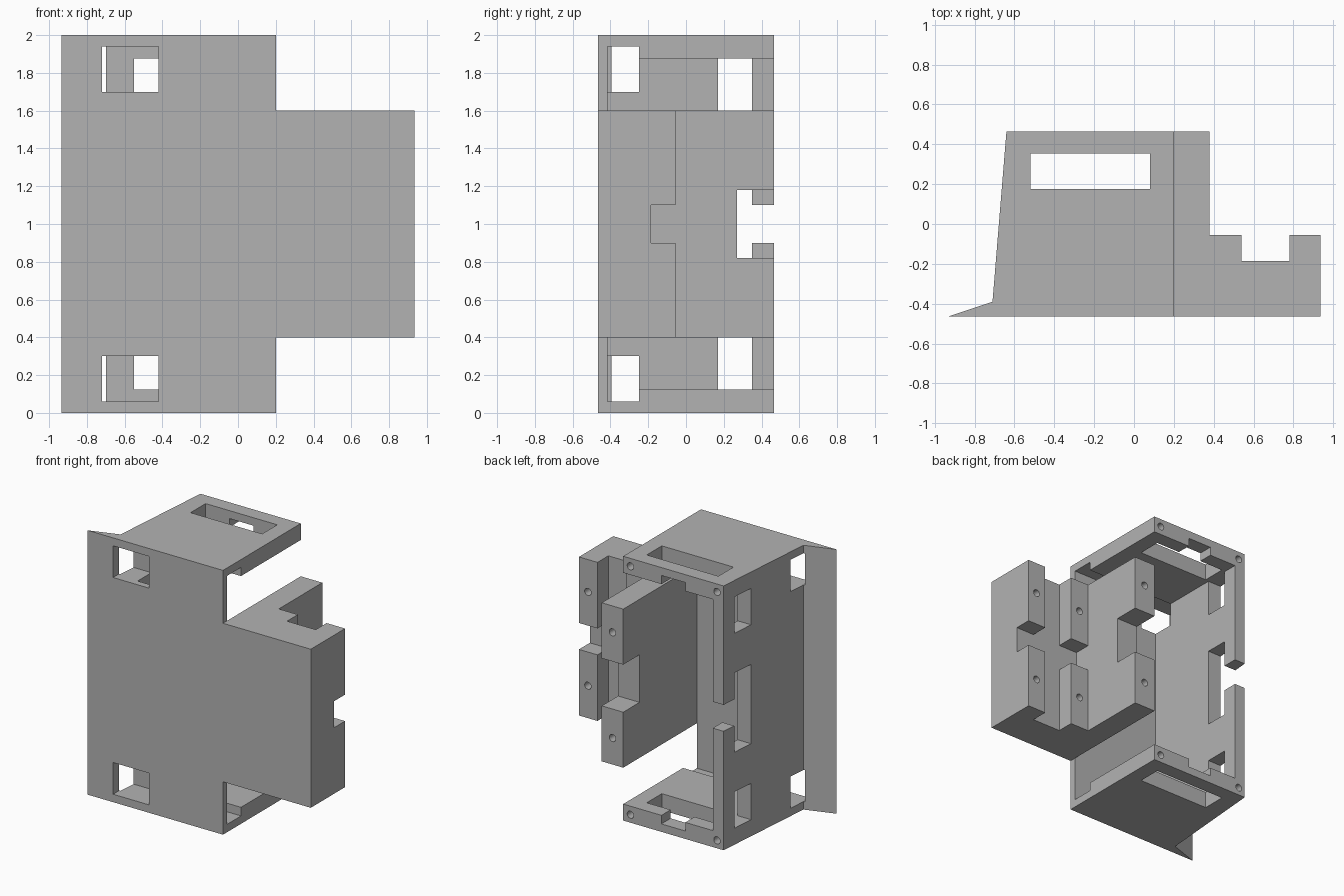
import bpy, bmesh
from mathutils import Matrix, Vector

if "Cube" in bpy.data.objects:
    bpy.data.objects.remove(bpy.data.objects["Cube"], do_unlink=True)

GREY = (0.45, 0.45, 0.45, 1)
grey = bpy.data.materials.new("plain grey")
grey.use_nodes = True
grey.diffuse_color = GREY
grey.node_tree.nodes["Principled BSDF"].inputs["Base Color"].default_value = GREY

MID = 1.0      # mid height, the model mirrors about it
BACK = 0.465
FRONT = -BACK


def make_object(name, bm):
    bmesh.ops.recalc_face_normals(bm, faces=bm.faces)
    mesh = bpy.data.meshes.new(name)
    bm.to_mesh(mesh)
    bm.free()
    mesh.materials.append(grey)
    obj = bpy.data.objects.new(name, mesh)
    bpy.context.collection.objects.link(obj)
    return obj


def prism(name, outline, z0, z1):
    bm = bmesh.new()
    face = bm.faces.new([bm.verts.new((x, y, z0)) for x, y in outline])
    top = bmesh.ops.extrude_face_region(bm, geom=[face])["geom"]
    bmesh.ops.translate(bm, vec=(0, 0, z1 - z0),
                        verts=[v for v in top if isinstance(v, bmesh.types.BMVert)])
    return make_object(name, bm)


def box(x, y, z):
    return prism("cutter", [(x[0], y[0]), (x[1], y[0]), (x[1], y[1]), (x[0], y[1])], *z)


def box_pair(x, y, z):
    return [box(x, y, z), box(x, y, (2 * MID - z[1], 2 * MID - z[0]))]


def screw_holes(x, offset, back):
    holes = []
    for z in (MID - offset, MID + offset):
        bm = bmesh.new()
        bmesh.ops.create_cone(bm, cap_ends=True, segments=24, radius1=0.027, radius2=0.027,
                              depth=0.2, matrix=Matrix.Translation((x, back, z))
                              @ Matrix.Rotation(1.5707963, 4, "X"))
        holes.append(make_object("cutter", bm))
    return holes


def carve(obj, cutters):
    for cutter in cutters:
        mod = obj.modifiers.new("cut", "BOOLEAN")
        mod.operation = "DIFFERENCE"
        mod.solver = "EXACT"
        mod.object = cutter
        cutter.hide_render = True
    bpy.context.view_layer.update()
    graph = bpy.context.evaluated_depsgraph_get()
    mesh = bpy.data.meshes.new_from_object(obj.evaluated_get(graph))
    obj.modifiers.clear()
    obj.data = mesh
    for cutter in cutters:
        bpy.data.objects.remove(cutter, do_unlink=True)


# Open shell: front plate with pointed flange, slanted side wall, top and bottom plates
shell = prism("shell", [(-0.935, FRONT), (0.2, FRONT), (0.2, BACK),
                        (-0.64, BACK), (-0.71, -0.39)], 0, 2)
cuts = [
    box((-0.55, 1), (-0.415, 1), (0.125, 1.875)),      # interior
    box((-0.8, -0.5), (0.17, 0.35), (0.7, 1.3)),       # middle side window
    box((-0.8, -0.5), (0.3, 1), (0.9, 1.1)),           # gap in the side lip
    box((-0.52, 0.08), (0.175, 0.355), (-1, 3)),       # plate slots
]
cuts += box_pair((-0.54, 1), (-0.415, -0.25), (1.5, 1.94))   # front channels
cuts += box_pair((-0.72, -0.42), (-1, -0.25), (1.7, 1.94))   # corner openings
cuts += box_pair((-0.8, -0.5), (0.17, 0.35), (1.6, 1.875))   # outer side windows
cuts += box_pair((-0.32, -0.12), (0.3, 1), (1.8, 1.94))      # notches in the back lips
for x in (0.14, -0.585):
    cuts += screw_holes(x, 0.94, BACK)
carve(shell, cuts)

# Side block: tall inner wall and a shallow body with two rear posts
block = prism("side_block", [(0.2, FRONT), (0.935, FRONT), (0.935, -0.055), (0.78, -0.055),
                             (0.78, -0.185), (0.54, -0.185), (0.54, -0.055),
                             (0.38, -0.055), (0.38, BACK), (0.2, BACK)], 0.4, 1.6)
cuts = [
    box((0.1, 0.5), (0.27, 1), (0.82, 1.18)),          # notch in the inner wall
    box((0.38, 1.1), (-0.185, 0.1), (0.9, 1.1)),       # gap between the posts
]
cuts += screw_holes(0.29, 0.4, BACK)
for x in (0.46, 0.86):
    cuts += screw_holes(x, 0.355, -0.055)
carve(block, cuts)
